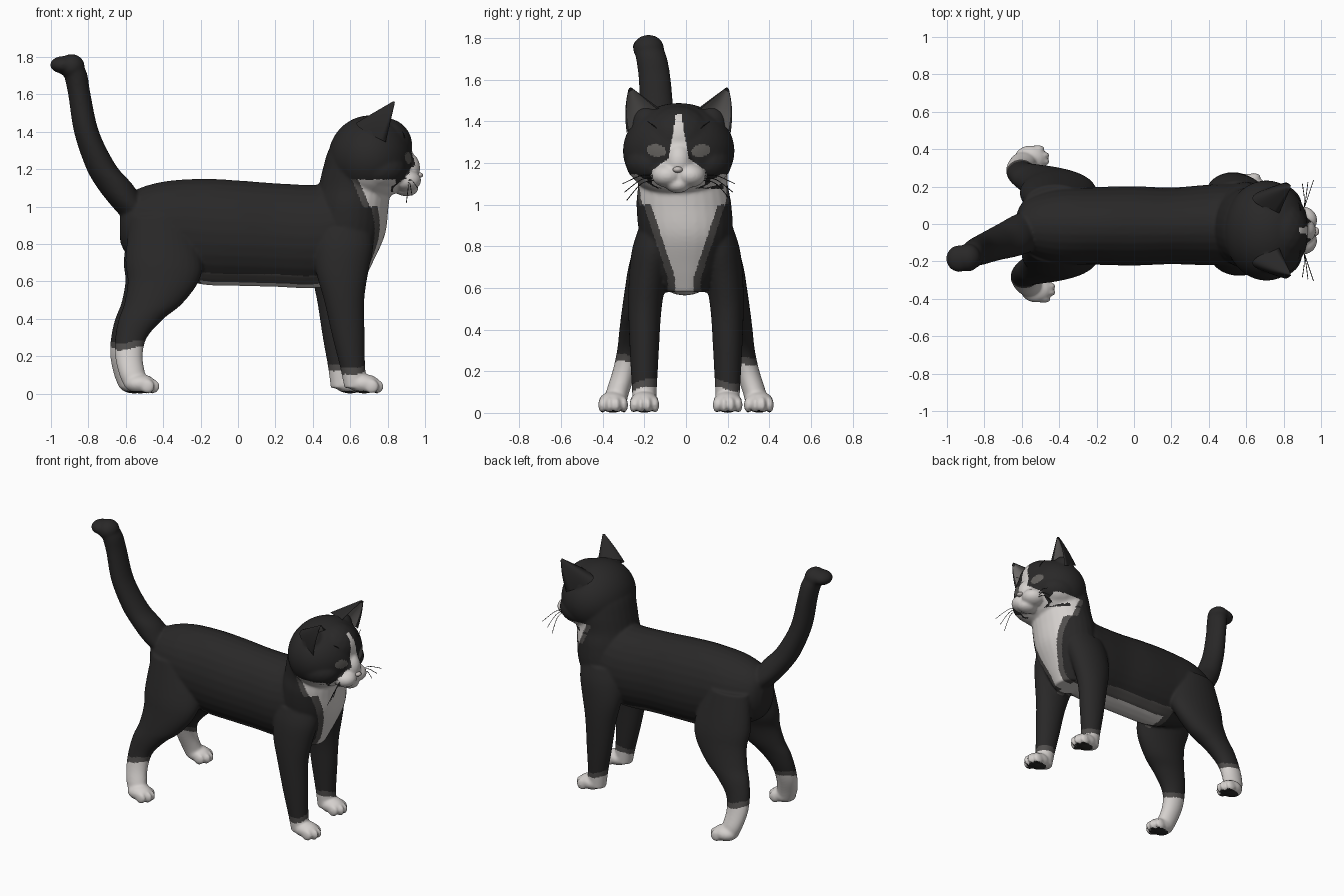
import bpy, bmesh, math
from mathutils import Vector, Matrix

if "Cube" in bpy.data.objects:
    bpy.data.objects.remove(bpy.data.objects["Cube"])


def material(name, rgb):
    m = bpy.data.materials.new(name)
    m.diffuse_color = (*rgb, 1)
    m.use_nodes = True
    m.node_tree.nodes["Principled BSDF"].inputs["Base Color"].default_value = m.diffuse_color
    return m


BLACK = material("black fur", (0.022, 0.021, 0.021))
GREY = material("grey fur edge", (0.08, 0.075, 0.072))
WHITE = material("white fur", (0.66, 0.63, 0.61))
INNER = material("inner ear grey", (0.15, 0.142, 0.137))
EYE = material("eye grey", (0.125, 0.118, 0.11))
NOSE = material("nose pale", (0.54, 0.5, 0.48))
HY = -0.035  # y of the head centre line


def add_object(name, bm, *mats):
    me = bpy.data.meshes.new(name)
    for m in mats:
        me.materials.append(m)
    bmesh.ops.recalc_face_normals(bm, faces=bm.faces)
    index = [f.material_index for f in bm.faces]
    bm.to_mesh(me)
    bm.free()
    me.polygons.foreach_set("material_index", index)
    me.shade_smooth()
    ob = bpy.data.objects.new(name, me)
    bpy.context.collection.objects.link(ob)
    return ob


def blob(bm, c, r, sub=3):
    mat = Matrix.Translation(c) @ Matrix.Diagonal((*r, 1))
    bmesh.ops.create_icosphere(bm, subdivisions=sub, radius=1, matrix=mat)


def spline(rows, steps=5):
    """Catmull-Rom through rows of numbers."""
    p = [rows[0]] + list(rows) + [rows[-1]]
    out = []
    for i in range(1, len(p) - 2):
        for k in range(steps):
            t = k / steps
            out.append([0.5 * (2 * b + (c - a) * t + (2*a - 5*b + 4*c - d) * t*t
                               + (3*b - a - 3*c + d) * t**3)
                        for a, b, c, d in zip(*p[i - 1:i + 3])])
    return out + [list(rows[-1])]


def loft(bm, rows, axis, n=28):
    """Rows along Z: z, x, y, rx, ry.  Rows along X: x, y, z, ry, rz."""
    rings = []
    for h, a, b, ra, rb in spline(rows):
        ring = []
        for k in range(n):
            u = a + ra * math.cos(math.tau * k / n)
            v = b + rb * math.sin(math.tau * k / n)
            ring.append(bm.verts.new((u, v, h) if axis == 'Z' else (h, u, v)))
        rings.append(ring)
    for r, s in zip(rings, rings[1:]):
        for k in range(n):
            bm.faces.new((r[k - 1], r[k], s[k], s[k - 1]))
    bm.faces.new(rings[0])
    bm.faces.new(rings[-1])


bm = bmesh.new()
# trunk
loft(bm, [(-.63, -.01, .89, .06, .08), (-.58, -.01, .90, .14, .17), (-.42, -.01, .89, .2, .24),
          (-.2, -.01, .867, .208, .282), (0, -.01, .858, .212, .282), (.2, -.01, .848, .205, .277),
          (.4, -.005, .84, .215, .276), (.55, 0, .86, .21, .265), (.68, 0, .88, .15, .18)], 'X')
# chest and neck
loft(bm, [(.58, .57, 0, .09, .1), (.7, .59, 0, .13, .17), (.85, .594, 0, .192, .222),
          (1.0, .608, -.01, .197, .228), (1.1, .624, -.015, .194, .215), (1.2, .645, -.02, .192, .22),
          (1.3, .665, -.03, .182, .22), (1.36, .69, -.035, .16, .19)], 'Z')
# tail
loft(bm, [(.92, -.5, -.02, .1, .1), (1.02, -.595, -.05, .095, .11), (1.12, -.665, -.08, .1, .1),
          (1.22, -.735, -.105, .083, .09), (1.4, -.81, -.135, .067, .082), (1.6, -.848, -.15, .06, .077),
          (1.7, -.867, -.165, .063, .075), (1.75, -.885, -.178, .062, .07)], 'Z')
blob(bm, (-.89, -.18, 1.75), (.07, .075, .066))
blob(bm, (-.935, -.185, 1.758), (.07, .072, .047))
# head: skull, brow, bridge, chin, muzzle, cheeks
blob(bm, (.708, HY, 1.258), (.226, .268, .23), 4)
blob(bm, (.785, HY, 1.325), (.148, .17, .15))
blob(bm, (.878, HY, 1.205), (.097, .075, .1))
blob(bm, (.9, HY - .005, 1.095), (.065, .06, .04))
for s in (-1, 1):
    blob(bm, (.9, HY + s * .055, 1.14), (.08, .075, .058))
    blob(bm, (.75, HY + s * .13, 1.2), (.15, .125, .105))
    blob(bm, (.725, HY + s * .155, 1.39), (.07, .075, .085))     # ear roots

# legs: near side stands slightly forward of the far side
for s, df, dh in ((-1, .035, .012), (1, -.04, -.02)):
    front = [(.88, .56, .14, .15, .09), (.78, .555, .155, .16, .105), (.65, .545, .182, .14, .092),
             (.5, .55, .197, .108, .08), (.3, .567, .2, .086, .07), (.15, .582, .2, .068, .062),
             (.03, .595, .2, .06, .055)]
    hind = [(.95, -.42, .12, .16, .09), (.72, -.4, .162, .205, .11), (.6, -.405, .195, .19, .098),
            (.48, -.46, .222, .155, .088), (.4, -.525, .245, .12, .075), (.3, -.58, .268, .085, .063),
            (.2, -.593, .295, .074, .058), (.1, -.575, .328, .07, .056), (.03, -.55, .34, .065, .05)]
    for rows, d, px, py in ((front, df, .64, .2), (hind, dh, -.535, .35)):
        loft(bm, [(z, x + d * (1 - z), s * y, rx, ry) for z, x, y, rx, ry in rows], 'Z')
        blob(bm, (px + d, s * py, .052), (.085, .07, .052))
        for k, fx in ((-1.5, .04), (-.5, .066), (.5, .066), (1.5, .04)):      # toes
            blob(bm, (px + d + fx, s * py + k * .035, .038), (.04, .02, .04), 2)

# fuse the parts into one skin
body = add_object("cat_body", bm)
mod = body.modifiers.new("fuse", 'REMESH')
mod.mode = 'VOXEL'
mod.voxel_size = .008
mod = body.modifiers.new("soften", 'SMOOTH')
mod.factor, mod.iterations = .5, 10
deps = bpy.context.evaluated_depsgraph_get()
skin = bpy.data.meshes.new_from_object(body.evaluated_get(deps))
body.modifiers.clear()
body.data = skin
skin.materials.clear()
for m in (BLACK, GREY, WHITE, EYE):
    skin.materials.append(m)


def band(d, edge):
    """White inside, grey rim, black outside."""
    return 2 if d < 0 else 1 if d < edge else 0


def coat(c, n):
    x, y, z = c
    ay = abs(y + .008)
    if z < .42:                                            # socks and pads
        if z < .017 and n.z < -.85:
            return 0
        wob = .012 * math.sin(25 * y + 18 * x)
        return band(z - (.115 if x > 0 else .24) - wob, .035)
    if x > .78 and z > 1.055:                              # eyes, blaze and muzzle
        dy = abs(y - HY)
        ey, ez = dy - .107, z - 1.26
        if (ey / .046)**2 + ((ez - .1 * ey) / .03)**2 < 1:
            return 3
        if z > 1.22:
            w = .012 + (1.435 - z) * .17
        else:
            w = .05 + .078 * min(1, (1.22 - z) / .055)
        if dy < w and z < 1.435 and x > .83:
            return 2
    if z > .55 and x > .59 and (z < 1.078 or (z < 1.145 and n.z < .1 and n.x < .5)):   # bib
        d = ay - (.045 + max(0, z - .65) * .33)
        if z > 1:
            d = .645 + (1.14 - z) * .43 - x
        return band(d, .035)
    if n.z < -.55 and z < .66 and -.25 < x < .6:           # belly
        return band(max(ay - .075, -.2 - x), .06)
    return 0


for p in skin.polygons:
    p.material_index = coat(p.center, p.normal)
skin.shade_smooth()


# ears: cupped shells with a grey inside
def ear(s):
    bm = bmesh.new()

    def pt(x, y, z):
        return Vector((x, HY + s * y, z))
    a, b, tip = pt(.775, .09, 1.46), pt(.79, .25, 1.345), pt(.842, .238, 1.57)
    n, m = 10, 14
    for depth, inside in ((1, False), (.35, True)):
        push = Vector((-.15, s * .005, .04)) * depth
        grid = []
        for i in range(n + 1):
            t = i / n * .93
            row = []
            for j in range(m + 1):
                u = j / m
                swell = math.sin(math.pi * t) * .012 * u
                base = a.lerp(b, u) + push * math.sin(math.pi * u)
                row.append(bm.verts.new(base.lerp(tip, t) + Vector((0, s * swell, 0))))
            grid.append(row)
        for i in range(n):
            for j in range(m):
                f = bm.faces.new((grid[i][j], grid[i][j + 1], grid[i + 1][j + 1], grid[i + 1][j]))
                f.material_index = int(inside and 1 <= j < m - 1 and i < n - 1)
        if not inside:
            bm.faces.new(grid[-1])
    bmesh.ops.remove_doubles(bm, verts=bm.verts, dist=.0003)
    add_object("ear", bm, BLACK, INNER)


# whiskers and brow hairs
def hair(name, pts):
    cu = bpy.data.curves.new(name, 'CURVE')
    cu.dimensions = '3D'
    cu.bevel_depth, cu.bevel_resolution = .002, 0
    sp = cu.splines.new('POLY')
    fine = spline(pts, 4)
    sp.points.add(len(fine) - 1)
    for q, c in zip(sp.points, fine):
        q.co = (*c, 1)
    cu.materials.append(BLACK)
    bpy.context.collection.objects.link(bpy.data.objects.new(name, cu))


for s in (-1, 1):
    ear(s)
    for k in range(3):
        hair("whisker", [(.91, HY + s * .12, 1.14 - .012 * k),
                         (.93 - .01 * k, HY + s * .18, 1.14 - .02 * k),
                         (.96 - .03 * k, HY + s * (.27 - .01 * k), 1.1 - .04 * k)])
    hair("brow_hair", [(.88, HY + s * .08, 1.33), (.89, HY + s * .11, 1.37), (.88, HY + s * .15, 1.4)])

# nose
bm = bmesh.new()
blob(bm, (.968, HY - .005, 1.168), (.022, .024, .015))
add_object("nose", bm, NOSE)
